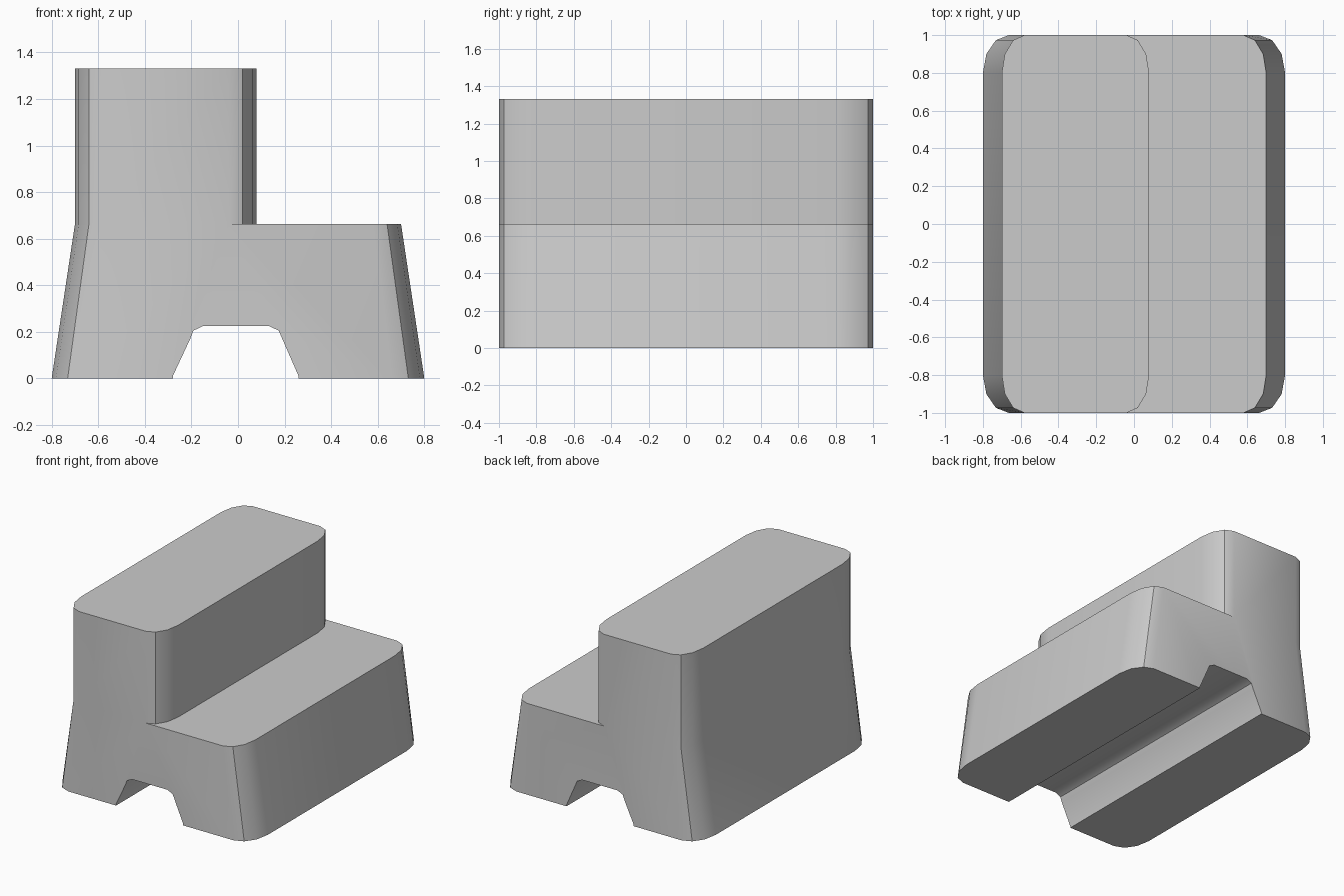
import bpy, bmesh
from math import sin, cos, radians

if "Cube" in bpy.data.objects:
    bpy.data.objects.remove(bpy.data.objects["Cube"])

TREAD, TOP = 0.663, 1.33


def corners(xc, sx):
    """Front-to-back points down one side: two elliptical rounded corners."""
    front = [(xc + sx * 0.12 * sin(radians(a)), -0.8 - 0.2 * cos(radians(a)))
             for a in (0, 30, 60, 90)]
    return front + [(x, -y) for x, y in reversed(front)]


def new_object(name, bm):
    bmesh.ops.recalc_face_normals(bm, faces=bm.faces)
    mesh = bpy.data.meshes.new(name)
    bm.to_mesh(mesh)
    bm.free()
    obj = bpy.data.objects.new(name, mesh)
    bpy.context.collection.objects.link(obj)
    return obj


bm = bmesh.new()


def ring(points, z, scale=1):
    return [bm.verts.new((x * scale, y, z)) for x, y in points]


def bridge(a, b):
    for i in range(len(a)):
        j = (i + 1) % len(a)
        bm.faces.new((a[i], a[j], b[j], b[i]))


# Stool body: tapered base, low tread, upright upper step
right, left, riser = corners(0.58, 1), corners(-0.58, -1)[::-1], corners(-0.04, 1)
outline = right + [riser[-1]] + left + [riser[0]]
bottom = ring(outline, 0, 0.8 / 0.7)
middle = ring(outline, TREAD)
bridge(bottom, middle)
bm.faces.new(bottom)

r_mid, l_mid = middle[:8], middle[9:17]
riser_mid = [middle[17]] + ring(riser[1:-1], TREAD) + [middle[8]]
bm.faces.new(r_mid + riser_mid[::-1])
top = ring(riser + left, TOP)
bridge(riser_mid + l_mid, top)
bm.faces.new(top)
stool = new_object("step_stool", bm)

# Channel running through the underside
profile = [(-0.28, -0.1), (-0.28, 0.01), (-0.205, 0.17), (-0.192, 0.205), (-0.15, 0.225),
           (0.133, 0.225), (0.175, 0.205), (0.19, 0.17), (0.26, 0.01), (0.26, -0.1)]
bm = bmesh.new()
face = bm.faces.new([bm.verts.new((x, -1.2, z)) for x, z in profile])
ext = bmesh.ops.extrude_face_region(bm, geom=[face], use_keep_orig=True)
bmesh.ops.translate(bm, vec=(0, 2.4, 0),
                    verts=[v for v in ext["geom"] if isinstance(v, bmesh.types.BMVert)])
cutter = new_object("channel_cutter", bm)
cutter.hide_render = True

cut = stool.modifiers.new("channel", 'BOOLEAN')
cut.operation, cut.solver, cut.object = 'DIFFERENCE', 'EXACT', cutter
bpy.context.view_layer.objects.active = stool
stool.select_set(True)
bpy.ops.object.modifier_apply(modifier=cut.name)
bpy.data.objects.remove(cutter)
bpy.ops.object.shade_smooth_by_angle(angle=radians(30))
